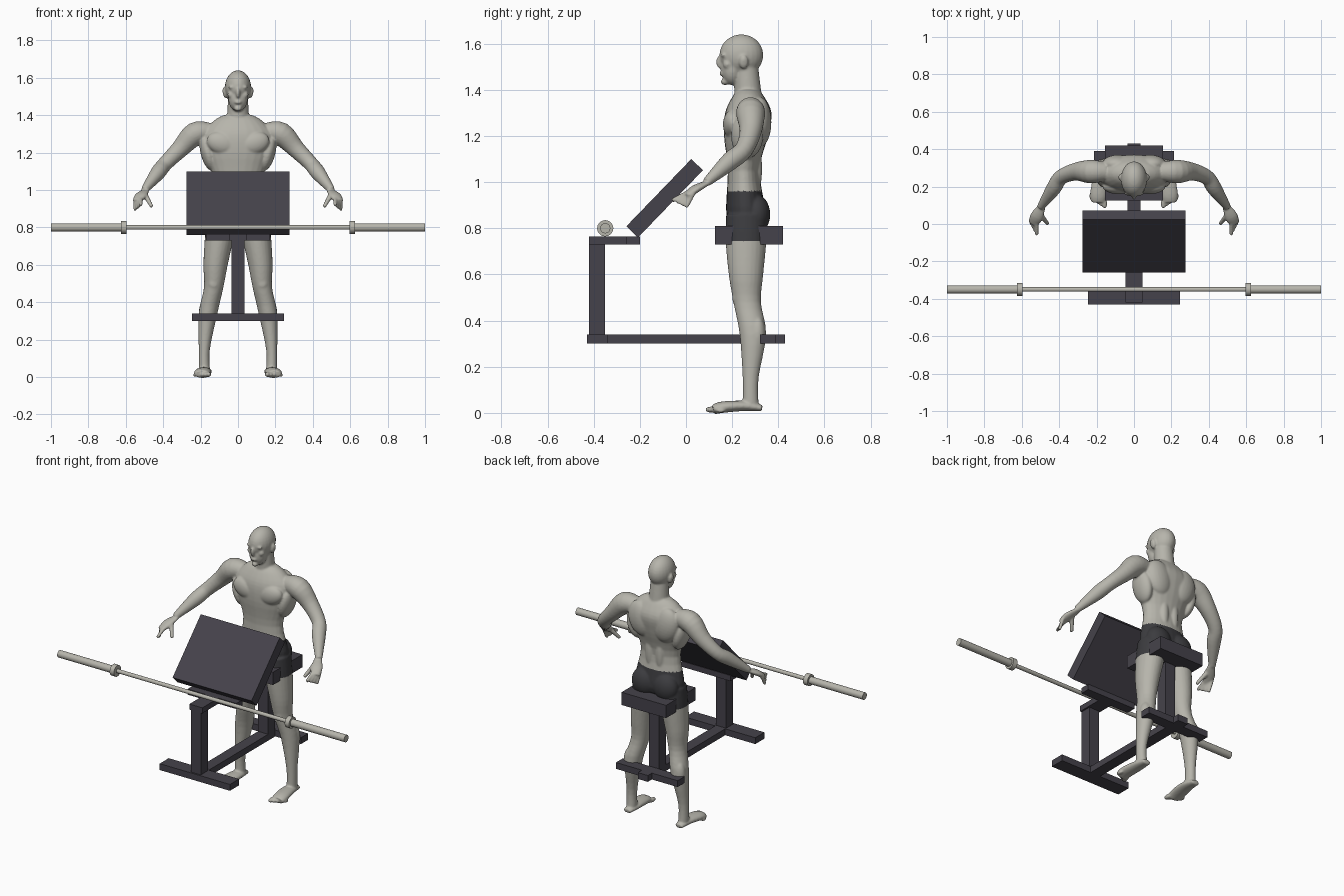
import bpy, bmesh, math
from mathutils import Vector, Matrix

cube = bpy.data.objects.get("Cube")
if cube:
    bpy.data.objects.remove(cube, do_unlink=True)


def material(name, red, green, blue):
    colour = (red, green, blue, 1)
    mat = bpy.data.materials.new(name)
    mat.use_nodes = True
    mat.diffuse_color = colour
    mat.node_tree.nodes["Principled BSDF"].inputs["Base Color"].default_value = colour
    return mat


SKIN = material("pale_grey", .47, .46, .41)
FRAME = material("dark_frame", .06, .055, .07)
SHORTS = material("dark_shorts", .045, .045, .05)


def add_object(name, bm, *materials):
    bmesh.ops.recalc_face_normals(bm, faces=bm.faces)
    mesh = bpy.data.meshes.new(name)
    bm.to_mesh(mesh)
    bm.free()
    obj = bpy.data.objects.new(name, mesh)
    bpy.context.collection.objects.link(obj)
    for mat in materials:
        mesh.materials.append(mat)
    bpy.ops.object.select_all(action="DESELECT")
    obj.select_set(True)
    bpy.context.view_layer.objects.active = obj
    return obj


def box(name, half_width, front, back, bottom, top, tilt=0):
    """Box centred on x = 0, optionally tilted about the x axis."""
    bm = bmesh.new()
    centre = Vector((0, front + back, bottom + top)) / 2
    size = Vector((2 * half_width, back - front, top - bottom))
    place = Matrix.LocRotScale(centre, Matrix.Rotation(tilt, 3, "X"), size)
    bmesh.ops.create_cube(bm, size=1, matrix=place)
    add_object(name, bm, FRAME)


def rod(name, start, end, radius):
    """Round bar section lying along x."""
    bm = bmesh.new()
    centre = Vector(((start + end) / 2, -.35, .8))
    place = Matrix.Translation(centre) @ Matrix.Rotation(math.pi / 2, 4, "Y")
    bmesh.ops.create_cone(bm, cap_ends=True, segments=32, radius1=radius,
                          radius2=radius, depth=abs(end - start), matrix=place)
    add_object(name, bm, SKIN)
    bpy.ops.object.shade_smooth_by_angle()


# Bench frame
box("front_foot", .245, -.43, -.34, .3, .34)
box("base_beam", .035, -.43, .43, .3, .34)
box("rear_foot", .215, .32, .39, .3, .34)
box("front_post", .035, -.42, -.35, .34, .74)
box("top_bar", .045, -.42, -.2, .73, .765)
box("pad_crossbar", .17, -.26, -.2, .73, .765)
box("seat_post", .035, .25, .32, .34, .74)
box("seat", .155, .125, .42, .73, .81)

# Sloping arm pad
box("arm_pad", .275, -.295, .11, .895, .965, math.radians(46))

# Barbell
rod("bar_shaft", -.61, .61, .012)
for side, s in (("left", 1), ("right", -1)):
    rod(side + "_collar", s * .595, s * .625, .035)
    rod(side + "_sleeve", s * .62, s, .022)


# Figure: overlapping rounded volumes fused into one skin
body = bmesh.new()


def spline(rows, steps=4):
    """Catmull-Rom interpolation of rows of numbers."""
    rows = [Vector(row) for row in rows]
    padded = [rows[0], *rows, rows[-1]]
    curve = []
    for before, start, end, after in zip(padded, rows, rows[1:], padded[3:]):
        for step in range(steps):
            t = step / steps
            bend = (end - before) * (1 - t) * t * (1 - t) / 2 - (after - start) * t * t * (1 - t) / 2
            curve.append(start.lerp(end, t * t * (3 - 2 * t)) + bend)
    return curve + [rows[-1]]


def sweep(rows, side=1, depth=1, level=False, sides=24):
    """Closed tube through (x, y, z, radius) rings; level keeps the rings horizontal."""
    rows = spline(rows)
    centres = [Vector((side * row[0], row[1], row[2])) for row in rows]
    rings = []
    for i, (centre, row) in enumerate(zip(centres, rows)):
        across, through = Vector((1, 0, 0)), Vector((0, 1, 0))
        if not level:
            ahead = centres[min(i + 1, len(rows) - 1)] - centres[max(i - 1, 0)]
            across = ahead.cross(Vector((0, 0, 1))).normalized()
            through = ahead.normalized().cross(across)
        ring = []
        for k in range(sides):
            angle = math.tau * k / sides
            offset = across * math.cos(angle) + through * depth * math.sin(angle)
            ring.append(body.verts.new(centre + offset * row[3]))
        rings.append(ring)
    for low, high in zip(rings, rings[1:]):
        for k in range(sides):
            body.faces.new((low[k - 1], low[k], high[k], high[k - 1]))
    body.faces.new(rings[0])
    body.faces.new(rings[-1])


def blob(centre, radii, side=1, lean=0):
    """Ellipsoid; side mirrors it across x, lean tips its top outward."""
    x, y, z = centre
    turn = Matrix.Rotation(side * lean, 3, "Y")
    place = Matrix.LocRotScale(Vector((side * x, y, z)), turn, Vector(radii))
    bmesh.ops.create_uvsphere(body, u_segments=24, v_segments=16, radius=1, matrix=place)


# Trunk and neck: the chest is broad, the neck round
sweep([(0, .26, .77, .07), (0, .26, .85, .16), (0, .25, 1.05, .13), (0, .26, 1.2, .18),
       (0, .27, 1.3, .19), (0, .27, 1.37, .13), (0, .27, 1.4, .08)], depth=.53, level=True)
sweep([(0, .27, 1.36, .06), (0, .26, 1.5, .053)], level=True)

# Head: skull, jaw, nose, lips and chin
blob((0, .24, 1.55), (.07, .095, .09))
blob((0, .2, 1.49), (.052, .048, .07))
blob((0, .15, 1.52), (.012, .02, .03))
blob((0, .155, 1.47), (.02, .01, .01))
blob((0, .17, 1.435), (.02, .02, .015))

for s in (1, -1):
    # Brow, cheek and ear
    blob((.027, .163, 1.55), (.026, .012, .01), s)
    blob((.036, .18, 1.51), (.02, .02, .02), s)
    blob((.07, .25, 1.52), (.012, .02, .03), s, .2)

    # Chest, shoulder blades, flanks and buttocks
    blob((.085, .2, 1.25), (.085, .04, .06), s, -.3)
    blob((.085, .32, 1.26), (.085, .05, .11), s, .25)
    blob((.16, .265, 1.2), (.04, .07, .1), s, .25)
    blob((.035, .3, 1.06), (.03, .03, .12), s)
    blob((.075, .305, .86), (.08, .06, .085), s)

    # Arm and palm
    sweep([(.15, .28, 1.31, .05), (.23, .28, 1.3, .063), (.31, .28, 1.22, .048),
           (.39, .25, 1.14, .04), (.43, .19, 1.09, .04), (.5, .09, 1, .02)], s)
    sweep([(.49, .1, 1, .02), (.52, .04, .97, .035), (.54, 0, .94, .025)], s, depth=.5)

    # Fanned fingers and thumb
    for i in range(4):
        base = Vector((.55 - .01 * i, .03 - .01 * i, .95))
        tip = base + Vector((0, -.03 - .01 * i, .01 * i - .06))
        sweep([(*base, .011), (*tip, .009)], s)
    sweep([(.5, .05, .98, .015), (.46, 0, .91, .01)], s)

    # Leg, kneecap and calf
    sweep([(.09, .26, .86, .075), (.1, .26, .75, .077), (.12, .26, .6, .065), (.13, .265, .48, .052),
           (.16, .29, .34, .05), (.18, .28, .15, .03), (.18, .28, .04, .03)], s, depth=1.15, level=True)
    blob((.13, .22, .5), (.03, .02, .035), s)
    blob((.17, .31, .34), (.04, .035, .08), s)

    # Foot with toes
    sweep([(.18, .33, .02, .025), (.18, .25, .03, .04), (.19, .16, .025, .045),
           (.19, .12, .015, .04)], s, depth=.55)
    for i in range(5):
        size = .014 - .001 * i
        blob((.157 + .018 * i, .11 + .01 * i, size), (size, 2 * size, size), s)

figure = add_object("figure", body, SKIN, SHORTS)
fuse = figure.modifiers.new("fuse", "REMESH")
fuse.mode = "VOXEL"
fuse.voxel_size = .0055
soften = figure.modifiers.new("soften", "SMOOTH")
soften.iterations = 6
for modifier in ("fuse", "soften"):
    bpy.ops.object.modifier_apply(modifier=modifier)

# Shorts cover the hips and upper thighs
for face in figure.data.polygons:
    x, y, z = face.center
    face.use_smooth = True
    face.material_index = int(.745 < z < .962 and abs(x) < .25)
